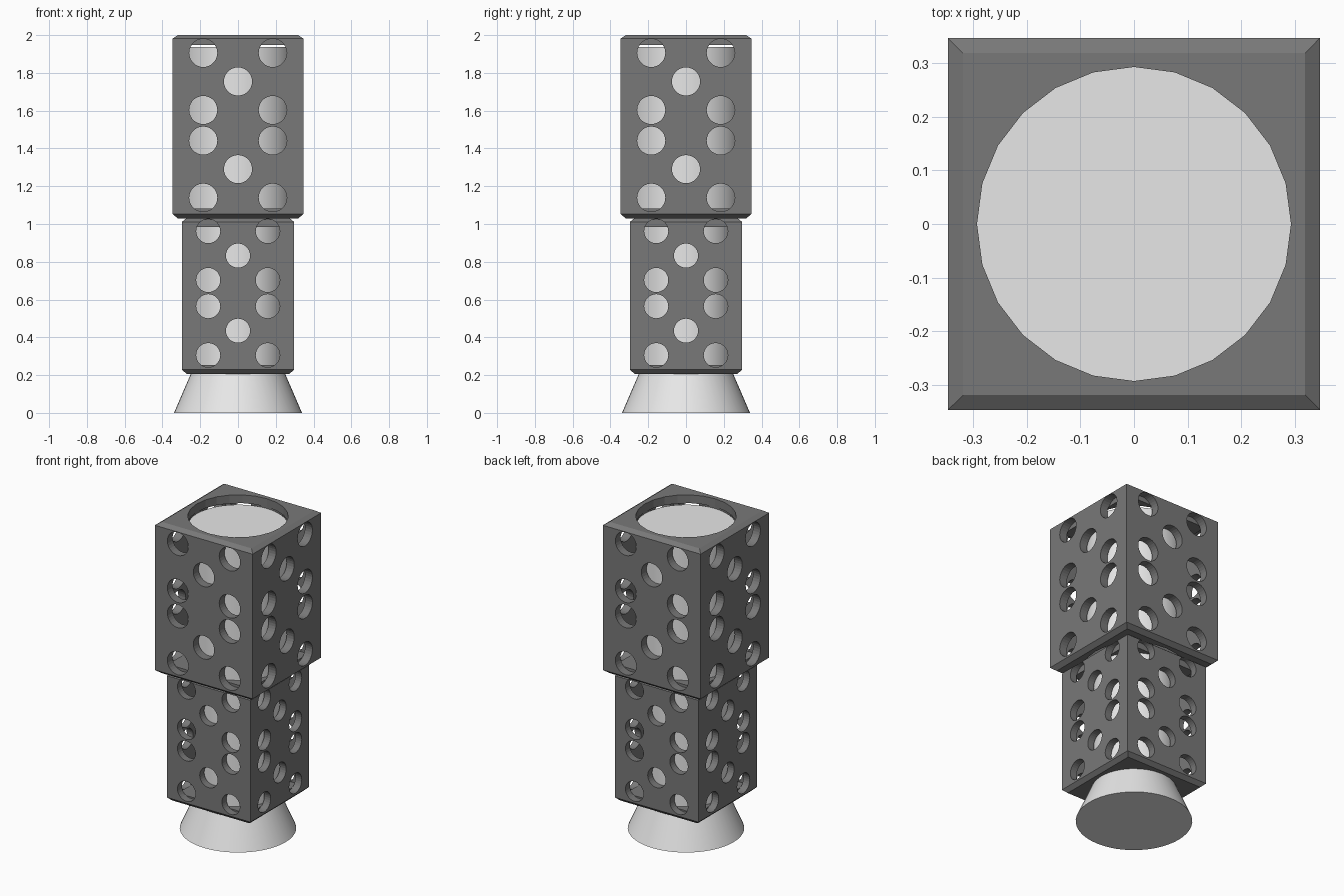
import bpy, bmesh, math
from mathutils import Matrix

if "Cube" in bpy.data.objects:
    bpy.data.objects.remove(bpy.data.objects["Cube"])


def material(name, c):
    m = bpy.data.materials.new(name)
    m.diffuse_color = (c, c, c, 1)
    m.use_nodes = True
    m.node_tree.nodes["Principled BSDF"].inputs["Base Color"].default_value = m.diffuse_color
    return m


DARK = material("dark grey", 0.19)
WHITE = material("off white", 0.8)


def make(name, bm, mat=None):
    bmesh.ops.recalc_face_normals(bm, faces=bm.faces)
    me = bpy.data.meshes.new(name)
    bm.to_mesh(me)
    bm.free()
    ob = bpy.data.objects.new(name, me)
    bpy.context.collection.objects.link(ob)
    if mat:
        me.materials.append(mat)
    return ob


def square_stack(profile):
    """Capped square column from (half width, z) points."""
    bm = bmesh.new()
    rings = [[bm.verts.new((sx * h, sy * h, z))
              for sx, sy in ((-1, -1), (1, -1), (1, 1), (-1, 1))] for h, z in profile]
    for a, b in zip(rings, rings[1:]):
        for i in range(4):
            j = (i + 1) % 4
            bm.faces.new((a[i], a[j], b[j], b[i]))
    bm.faces.new(rings[0][::-1])
    bm.faces.new(rings[-1])
    return bm


def cone_bm(r1, r2, z1, z2, seg):
    bm = bmesh.new()
    bmesh.ops.create_cone(bm, cap_ends=True, segments=seg, radius1=r1, radius2=r2,
                          depth=z2 - z1, matrix=Matrix.Translation((0, 0, (z1 + z2) / 2)))
    return bm


def cut(ob, cutter):
    mod = ob.modifiers.new("cut", 'BOOLEAN')
    mod.operation = 'DIFFERENCE'
    mod.solver = 'EXACT'
    mod.object = cutter
    bpy.context.view_layer.objects.active = ob
    bpy.ops.object.modifier_apply(modifier=mod.name)
    bpy.data.objects.remove(cutter)


def smooth(ob):
    bpy.ops.object.select_all(action='DESELECT')
    ob.select_set(True)
    bpy.context.view_layer.objects.active = ob
    bpy.ops.object.shade_smooth_by_angle(angle=math.radians(35))


def casing(name, s, z0, z1, mid):
    """Hollow pierced box; s scales the cross-section and hole pattern."""
    h, c, wall = 0.347 * s, 0.028 * s, 0.053 * s
    box = make(name, square_stack([(h - c, z0), (h, z0 + 0.023), (h, z1 - 0.019), (h - c, z1)]), DARK)
    inner = h - wall
    # hollow core and round openings at both ends
    cut(box, make("core_cutter", square_stack([(inner, z0 + wall), (inner, z1 - wall)])))
    cut(box, make("bore_cutter", cone_bm(0.2925 * s, 0.2925 * s, z0 - 0.1, z1 + 0.1, 24)))
    # two five-hole groups on each of the four sides, wall deep only
    bm = bmesh.new()
    spots = []
    for off in (0.232, -0.232):
        spots += [(0, off)] + [(x, off + d) for x in (-0.184, 0.184) for d in (-0.151, 0.151)]
    for side in range(4):
        turn = Matrix.Rotation(side * math.pi / 2, 4, 'Z')
        for x, dz in spots:
            m = turn @ Matrix.Translation((x * s, -h, mid + dz * s)) @ Matrix.Rotation(math.pi / 2, 4, 'X')
            bmesh.ops.create_cone(bm, cap_ends=True, segments=28, radius1=0.0745 * s,
                                  radius2=0.0745 * s, depth=2 * wall + 0.002, matrix=m)
    cut(box, make("hole_cutter", bm))
    return box


# pierced casings
casing("lower_casing", 0.857, 0.207, 1.03, 0.634)
casing("upper_casing", 1.0, 1.03, 2.0, 1.5225)

# inner diffusers
smooth(make("lower_diffuser", cone_bm(0.25, 0.25, 0.25, 0.985, 48), WHITE))
smooth(make("upper_diffuser", cone_bm(0.2925, 0.2925, 1.08, 1.937, 48), WHITE))

# flared foot
smooth(make("foot", cone_bm(0.339, 0.229, 0, 0.255, 48), WHITE))
